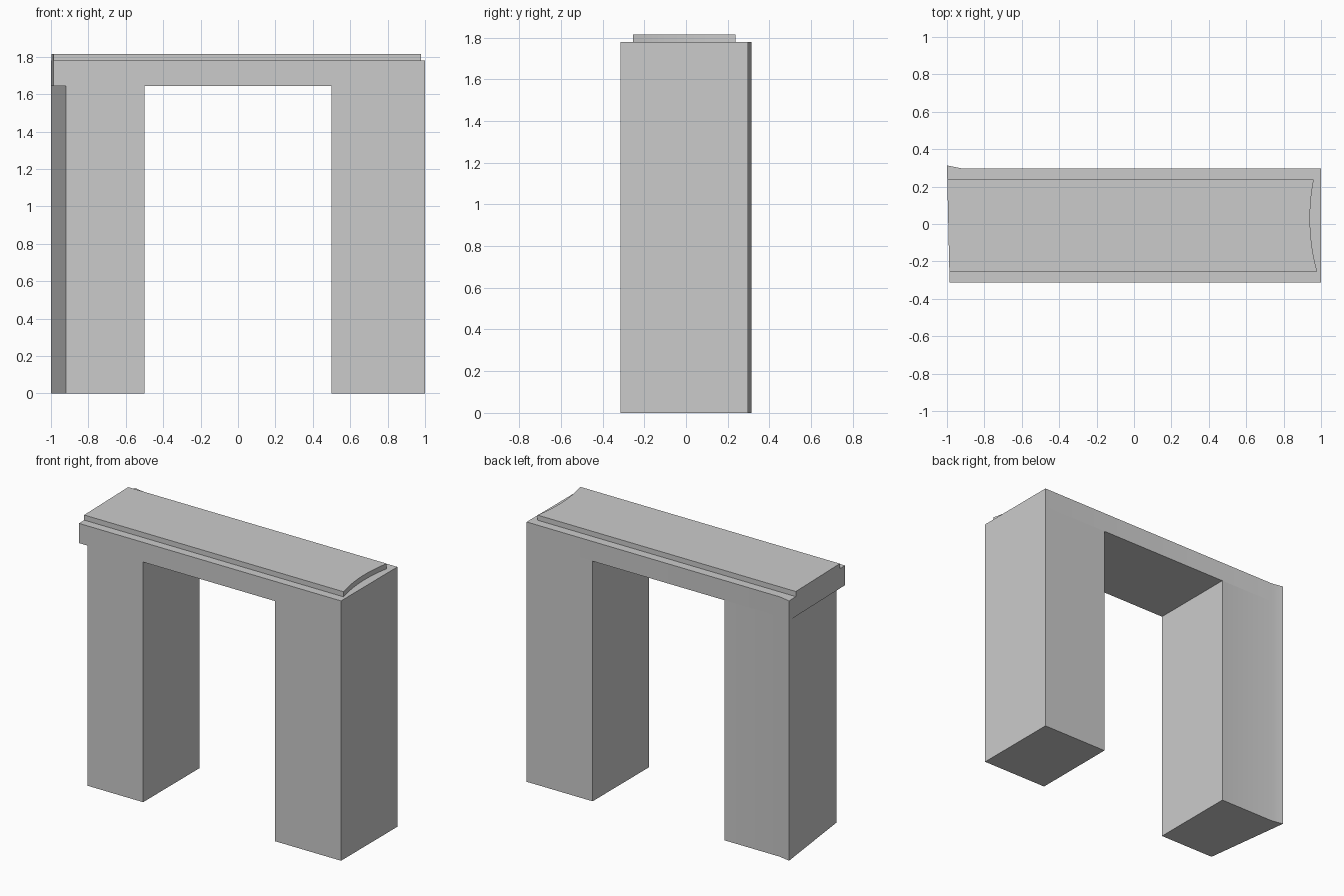
import bpy
import bmesh
import math

cube = bpy.data.objects.get("Cube")
if cube:
    bpy.data.objects.remove(cube, do_unlink=True)

stone = bpy.data.materials.new("light_grey_stone")
stone.use_nodes = True
GREY = (0.6, 0.6, 0.6, 1)
stone.diffuse_color = GREY
stone.node_tree.nodes["Principled BSDF"].inputs["Base Color"].default_value = GREY

# Shared plan lines and levels
FRONT, BACK, BACK_TIP = -0.313, 0.297, 0.313
LEG_TOP, LINTEL_TOP, CAP_TOP = 1.645, 1.78, 1.815
CAP_FRONT, CAP_BACK = -0.255, 0.237
FLARE_X = -0.92


def prism(name, plan, bottom, top, closed_top=True):
    """Extrude a counter-clockwise plan outline between two levels."""
    bm = bmesh.new()
    base = bm.faces.new([bm.verts.new((x, y, bottom)) for x, y in plan])
    extruded = bmesh.ops.extrude_face_region(bm, geom=[base], use_keep_orig=True)["geom"]
    verts = [g for g in extruded if isinstance(g, bmesh.types.BMVert)]
    bmesh.ops.translate(bm, verts=verts, vec=(0, 0, top - bottom))
    bmesh.ops.recalc_face_normals(bm, faces=bm.faces[:])
    if not closed_top:
        lids = [f for f in bm.faces if f.normal.z > 0.9]
        bmesh.ops.delete(bm, geom=lids, context="FACES_ONLY")
    mesh = bpy.data.meshes.new(name)
    bm.to_mesh(mesh)
    bm.free()
    mesh.materials.append(stone)
    obj = bpy.data.objects.new(name, mesh)
    bpy.context.collection.objects.link(obj)
    bpy.ops.object.select_all(action="DESELECT")
    obj.select_set(True)
    bpy.context.view_layer.objects.active = obj
    bpy.ops.object.shade_smooth_by_angle(angle=math.radians(30))
    return obj


def end_x(y):
    """Slightly slanted end of the lintel on the -x side."""
    return -0.986 - 0.014 * (y - FRONT) / (BACK_TIP - FRONT)


# Legs: a plain block, and one with a slanted side and a flared back corner
prism("left_leg", [(0.5, FRONT), (1, FRONT), (1, BACK), (0.5, BACK)],
      0, LEG_TOP, closed_top=False)
prism("right_leg", [(FLARE_X, FRONT), (-0.5, FRONT), (-0.5, BACK),
                    (FLARE_X, BACK), (-1, BACK_TIP)],
      0, LEG_TOP, closed_top=False)

# Lintel overhanging the slanted leg
prism("lintel", [(end_x(FRONT), FRONT), (1, FRONT), (1, BACK),
                 (FLARE_X, BACK), (-1, BACK_TIP)], LEG_TOP, LINTEL_TOP)

# Cap slab with a hollow curved end
STEPS = 12
ys = [CAP_FRONT + (CAP_BACK - CAP_FRONT) * i / STEPS for i in range(STEPS + 1)]
curve = [(0.941 + 0.468 * (y - 0.03) ** 2, y) for y in ys]
prism("cap_slab", [(end_x(CAP_FRONT), CAP_FRONT)] + curve + [(end_x(CAP_BACK), CAP_BACK)],
      LINTEL_TOP, CAP_TOP)
